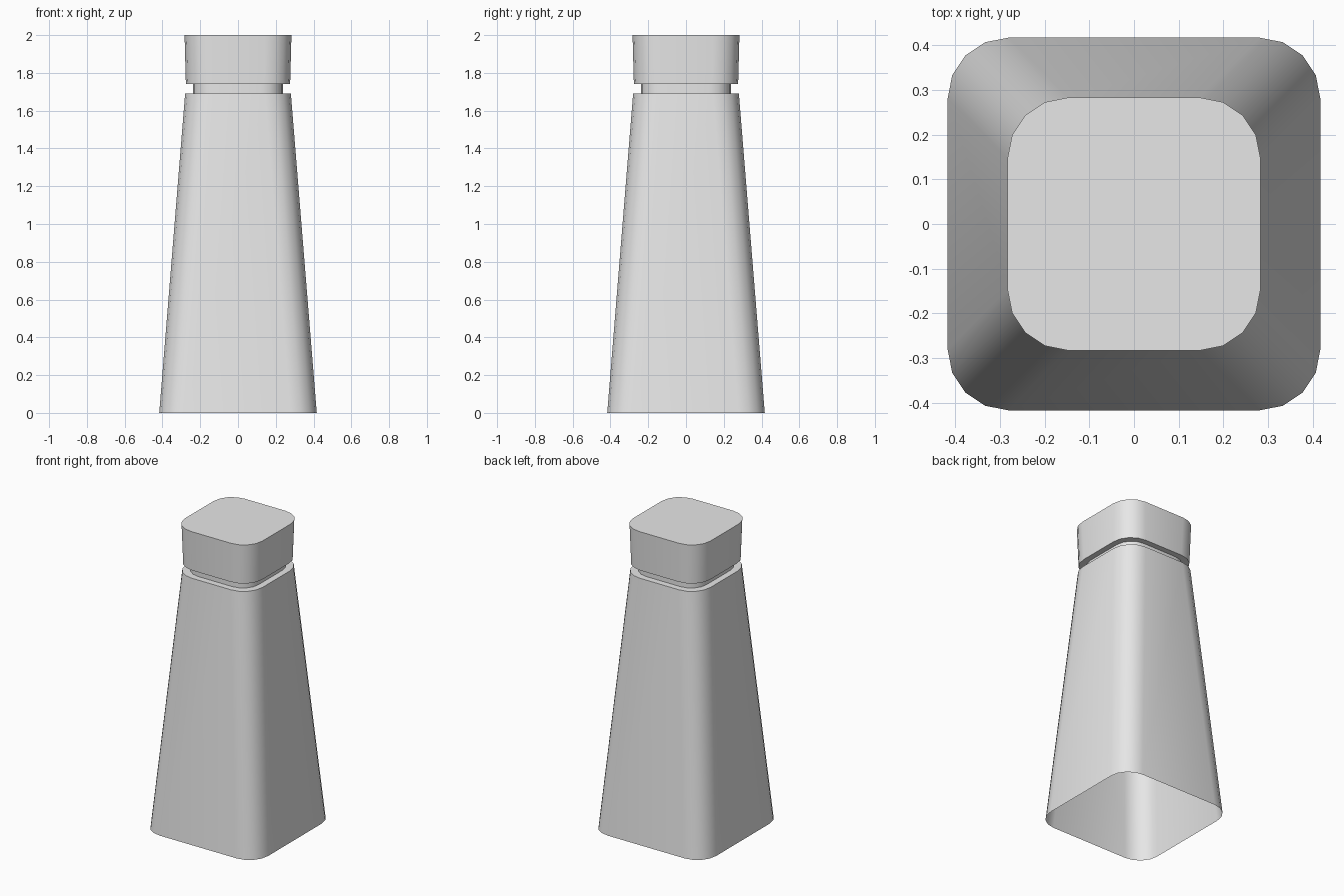
import bpy
import bmesh
from math import cos, sin, pi, radians

old = bpy.data.objects.get("Cube")
if old:
    bpy.data.objects.remove(old, do_unlink=True)

grey = bpy.data.materials.new("light_grey")
grey.use_nodes = True
colour = (0.8, 0.8, 0.8, 1)
grey.diffuse_color = colour
grey.node_tree.nodes["Principled BSDF"].inputs["Base Color"].default_value = colour

CORNER = 0.136
STEPS = 4


def rounded_square(bm, half, z, radius=CORNER):
    """Ring of vertices around a square with rounded corners."""
    ring = []
    flat = half - radius
    for k, (sx, sy) in enumerate([(1, 1), (-1, 1), (-1, -1), (1, -1)]):
        for i in range(STEPS + 1):
            a = (k + i / STEPS) * pi / 2
            ring.append(bm.verts.new((sx * flat + radius * cos(a),
                                      sy * flat + radius * sin(a), z)))
    return ring


def loft(name, sections, cap_top=False):
    """Skin a stack of rounded squares, listed from bottom to top."""
    bm = bmesh.new()
    rings = [rounded_square(bm, *s) for s in sections]
    for low, high in zip(rings, rings[1:]):
        n = len(low)
        for i in range(n):
            j = (i + 1) % n
            bm.faces.new((low[i], low[j], high[j], high[i]))
    if cap_top:
        bm.faces.new(rings[-1])
    mesh = bpy.data.meshes.new(name)
    bm.to_mesh(mesh)
    bm.free()
    mesh.materials.append(grey)
    obj = bpy.data.objects.new(name, mesh)
    bpy.context.collection.objects.link(obj)
    bpy.ops.object.select_all(action="DESELECT")
    obj.select_set(True)
    bpy.context.view_layer.objects.active = obj
    bpy.ops.object.shade_smooth_by_angle(angle=radians(35))
    return obj


NECK = 0.238
NECK_CORNER = 0.114
SHOULDER_Z = 1.69
LID_Z = 1.74

# Tapered body, open underneath, with a flat shoulder
loft("body", [(0.417, 0), (0.28, SHOULDER_Z), (NECK, SHOULDER_Z, NECK_CORNER)])

# Recessed neck
loft("neck", [(NECK, SHOULDER_Z, NECK_CORNER), (NECK, LID_Z, NECK_CORNER)])

# Lid with a flat top and a ledge underneath
loft("lid", [(NECK, LID_Z, NECK_CORNER), (0.276, LID_Z), (0.283, 2.0)], cap_top=True)
